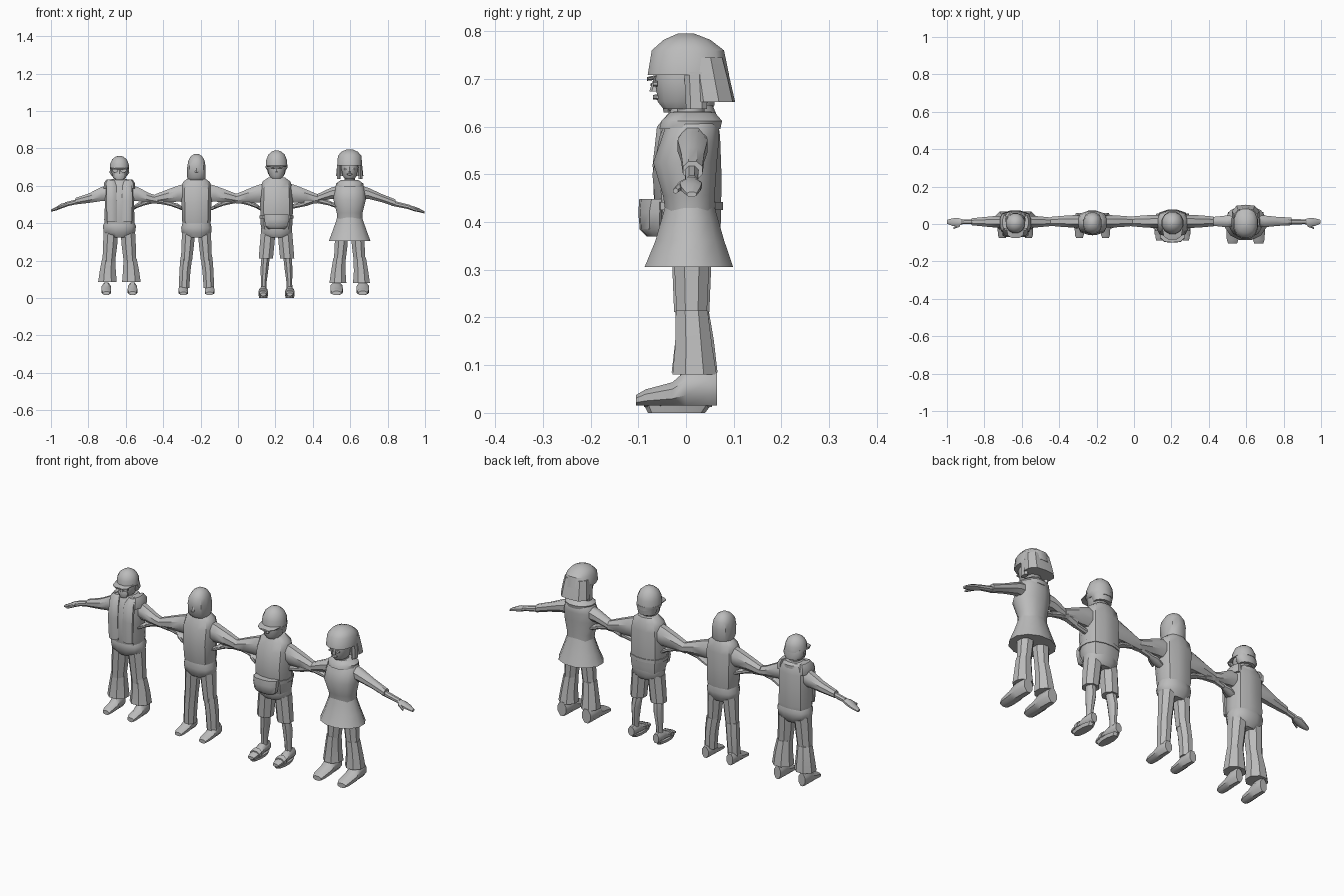
import bpy, bmesh, math

grey = bpy.data.materials.new("plain grey")
grey.diffuse_color = (0.5, 0.5, 0.5, 1)
CX = 0.0  # centre of the figure being built


def loft(name, rings, axis="Z", n=10, p=2.0, s=1):
    """Closed skin through rings (u, centre a, centre b, radius a, radius b) along an axis."""
    bm = bmesh.new()
    loops = []
    for u, a, b, ra, rb in rings:
        loop = []
        for i in range(n):
            t = 2 * math.pi * (i + 0.5) / n
            c, d = math.cos(t), math.sin(t)
            k = (abs(c) ** p + abs(d) ** p) ** (-1 / p)
            A, B = a + ra * c * k, b + rb * d * k
            x, y, z = {"Z": (A, B, u), "X": (u, A, B), "Y": (A, u, B)}[axis]
            loop.append(bm.verts.new((CX + s * x, y, z)))
        loops.append(loop)
    for lo, hi in zip(loops, loops[1:]):
        for i in range(n):
            j = (i + 1) % n
            bm.faces.new((lo[i], lo[j], hi[j], hi[i]))
    bm.faces.new(loops[0])
    bm.faces.new(loops[-1])
    bmesh.ops.recalc_face_normals(bm, faces=bm.faces)
    me = bpy.data.meshes.new(name)
    bm.to_mesh(me)
    bm.free()
    me.materials.append(grey)
    ob = bpy.data.objects.new(name, me)
    bpy.context.collection.objects.link(ob)
    bpy.context.view_layer.objects.active = ob
    ob.select_set(True)
    bpy.ops.object.shade_smooth_by_angle(angle=math.radians(40))
    ob.select_set(False)


def arms(sleeve, tip, tz):
    """Sleeve rings, then forearm, hand and thumb out to the tip."""
    e, _, ez, _, eh = sleeve[-1]
    w = tip - 0.085
    wz = ez + (tz - ez) * (w - e) / (tip - e)
    for s in (-1, 1):
        loft("sleeve", sleeve, "X", 8, s=s)
        loft("forearm", [(e - 0.02, 0.012, ez, eh * 0.75, eh * 0.75),
                         (w + 0.01, 0.012, wz, 0.014, 0.013)], "X", 8, s=s)
        loft("hand", [(w, 0.012, wz, 0.014, 0.012), (w + 0.03, 0.01, wz - 0.008, 0.025, 0.014),
                      (w + 0.055, 0.01, tz + 0.012, 0.022, 0.011), (tip, 0.012, tz, 0.011, 0.006)], "X", 8, s=s)
        loft("thumb", [(w + 0.015, -0.005, wz - 0.005, 0.01, 0.009),
                       (w + 0.05, -0.022, wz - 0.02, 0.006, 0.006)], "X", 6, s=s)


def legs(thigh, shin, x, width, front, back, z0, top):
    """Thigh and shin rings, then a shoe with a rising toe and sole."""
    h = top - z0
    for s in (-1, 1):
        loft("thigh", thigh, n=8, s=s)
        loft("lower_leg", shin, n=8, s=s)
        L = back - front
        prof = [(0, .3, .7), (.12, .46, .92), (.45, .66, 1), (.62, 1, .95), (.9, 1, .85), (1, .95, .7)]
        loft("shoe", [(front + L * t, x, z0 + h * q / 2, width * v, h * q / 2)
                      for t, q, v in prof], "Y", 8, 3.5, s)


def head(w, yf, yb, bottom, top):
    m, r = (yf + yb) / 2, (yb - yf) / 2
    h = top - bottom
    loft("head", [(bottom, 0, m - .008, w * .55, r * .6), (bottom + h * .12, 0, m - .003, w * .8, r * .88),
                  (bottom + h * .45, 0, m, w, r), (bottom + h * .75, 0, m, w * .95, r * .95),
                  (bottom + h * .93, 0, m, w * .65, r * .65), (top, 0, m, w * .25, r * .25)], n=12, p=2.4)
    loft("neck", [(bottom - .045, 0, .01, .03, .03), (bottom + .03, 0, .01, .028, .028)])
    loft("nose", [(bottom + h * .28, 0, yf - .001, .01, .011), (bottom + h * .5, 0, yf + .002, .004, .004)], n=6)


def cap(w, m, r, low, top):
    h = top - low
    loft("cap", [(low, 0, m, w, r), (low + h * .4, 0, m, w * .97, r * .97),
                 (low + h * .75, 0, m, w * .75, r * .75), (low + h * .94, 0, m, w * .4, r * .4),
                 (top, 0, m, w * .1, r * .1)], n=12)


# Figure 1: vest, wide trousers, cap and glasses
CX = -0.634
head(.045, -.045, .05, .632, .74)
cap(.053, .004, .055, .69, .76)
loft("cap_peak", [(-.074, 0, .688, .022, .003), (-.06, 0, .69, .042, .004),
                  (-.02, 0, .695, .05, .005)], "Y", 8, 3)
loft("back_hair", [(.652, 0, .026, .042, .032), (.672, 0, .023, .055, .036), (.7, 0, .018, .05, .036)], n=12)
loft("beard", [(.63, 0, -.03, .02, .018), (.65, 0, -.032, .03, .021), (.665, 0, -.03, .026, .02)], n=8)
for s in (-1, 1):
    loft("glasses_lens", [(-.055, .022, .683, .017, .012), (-.046, .022, .683, .017, .012)], "Y", 8, s=s)
    loft("vest_panel", [(.41, .04, -.052, .026, .014), (.52, .042, -.054, .028, .016),
                        (.6, .042, -.045, .026, .016), (.632, .045, -.02, .018, .014)], n=8, p=4, s=s)
    loft("vest_shoulder", [(.585, .065, .005, .02, .05), (.615, .065, .008, .018, .048),
                           (.635, .057, .01, .012, .035)], n=8, p=3, s=s)
loft("shirt", [(.395, 0, .008, .08, .06), (.42, 0, .008, .082, .064), (.5, 0, .005, .078, .064),
               (.58, 0, .008, .078, .06), (.615, 0, .012, .065, .05), (.637, 0, .014, .04, .04)], n=12, p=2.8)
loft("collar", [(.605, 0, .012, .07, .052), (.625, 0, .014, .06, .052), (.635, 0, .014, .045, .042)], n=12)
loft("hips", [(.325, 0, .01, .05, .04), (.35, 0, .01, .085, .058), (.385, 0, .01, .09, .064),
              (.41, 0, .01, .078, .058)], n=12, p=2.5)
arms([(.05, .012, .565, .03, .048), (.1, .012, .555, .034, .04), (.16, .012, .535, .028, .028),
      (.235, .012, .518, .02, .019)], .366, .467)
legs([(.19, .057, .012, .036, .036), (.28, .05, .012, .041, .042), (.36, .045, .012, .042, .048)],
     [(.085, .064, .018, .054, .052), (.15, .062, .018, .046, .044), (.212, .057, .014, .038, .037)],
     .07, .026, -.075, .058, .015, .085)

# Figure 2: plain long-haired head, shirt and straight trousers
CX = -0.222
head(.045, -.05, .05, .64, .755)
loft("hood_hair", [(.632, 0, .01, .045, .045), (.645, 0, .006, .05, .054), (.7, 0, .004, .05, .058),
                   (.735, 0, .004, .044, .053), (.758, 0, .006, .031, .036), (.77, 0, .006, .012, .014)], n=12, p=2.6)
loft("shirt", [(.385, 0, .01, .068, .054), (.41, 0, .01, .077, .06), (.5, 0, .006, .08, .065),
               (.58, 0, .01, .082, .06), (.62, 0, .014, .073, .05), (.641, 0, .014, .045, .042)], n=12, p=2.8)
loft("hips", [(.325, 0, .01, .055, .042), (.35, 0, .01, .08, .056), (.375, 0, .01, .083, .062),
              (.405, 0, .01, .075, .058)], n=12, p=2.5)
arms([(.04, .014, .565, .034, .056), (.1, .014, .558, .036, .046), (.16, .014, .545, .032, .036),
      (.225, .014, .53, .026, .025)], .37, .467)
legs([(.2, .053, .012, .032, .034), (.28, .047, .012, .036, .04), (.35, .042, .012, .038, .044)],
     [(.055, .066, .018, .03, .032), (.14, .062, .018, .032, .036), (.22, .054, .014, .034, .035)],
     .07, .026, -.075, .06, .015, .075)

# Figure 3: shirt, belly bag, shorts, sandals and cap
CX = 0.206
head(.05, -.052, .055, .638, .77)
cap(.06, .006, .062, .7, .79)
loft("cap_band", [(.685, 0, .012, .052, .056), (.695, 0, .006, .06, .062), (.705, 0, .006, .061, .063)], n=12)
loft("cap_peak", [(-.082, 0, .7, .025, .004), (-.065, 0, .703, .048, .005),
                  (-.02, 0, .707, .057, .006)], "Y", 8, 3)
loft("back_hair", [(.66, 0, .027, .045, .034), (.695, 0, .02, .055, .046)], n=12)
loft("shirt", [(.365, 0, .01, .08, .058), (.4, 0, .006, .087, .068), (.5, 0, .002, .088, .073),
               (.58, 0, .008, .086, .064), (.622, 0, .014, .076, .052), (.645, 0, .014, .045, .042)], n=12, p=2.8)
loft("belly_bag", [(.37, 0, -.06, .045, .022), (.385, 0, -.066, .06, .031), (.42, 0, -.066, .066, .034),
                   (.448, 0, -.06, .066, .038)], n=10, p=3)
loft("belt", [(.425, 0, .004, .091, .074), (.442, 0, .004, .091, .074)], n=12, p=2.8)
loft("hips", [(.325, 0, .01, .06, .045), (.345, 0, .01, .083, .058), (.375, 0, .01, .083, .06)], n=12, p=2.5)
arms([(.04, .014, .565, .036, .06), (.1, .014, .558, .038, .05), (.16, .014, .545, .034, .038),
      (.22, .014, .53, .028, .027)], .37, .47)
legs([(.212, .057, .012, .041, .04), (.28, .051, .012, .042, .043), (.35, .045, .012, .042, .046)],
     [(.03, .07, .02, .016, .018), (.09, .068, .02, .017, .02), (.16, .064, .022, .023, .028),
      (.225, .058, .014, .024, .026)],
     .071, .023, -.088, .055, .012, .062)
for s in (-1, 1):
    loft("sandal_sole", [(0, .071, -.02, .022, .06), (.016, .071, -.018, .026, .07)], n=10, p=2.5, s=s)
    loft("sandal_strap", [(-.055, .071, .025, .027, .019), (-.035, .071, .03, .027, .023)], "Y", 8, 3, s=s)

# Figure 4: bobbed hair, scarf collar, flared dress and bell trousers
CX = 0.597
head(.047, -.065, .06, .637, .77)
loft("hair_top", [(.708, 0, .005, .068, .087), (.76, 0, .004, .064, .077),
                  (.782, 0, .002, .045, .05), (.795, 0, 0, .016, .018)], n=12, p=2.4)
loft("hair_back", [(.652, 0, .053, .074, .05), (.7, 0, .045, .069, .047), (.745, 0, .038, .062, .042)], n=10, p=3)
for s in (-1, 1):
    loft("side_lock", [(.637, .058, .022, .011, .022), (.715, .058, .02, .009, .024)], n=6, p=3, s=s)
    loft("eye", [(-.069, .02, .69, .01, .006), (-.06, .02, .69, .01, .006)], "Y", 8, s=s)
loft("lips", [(-.069, 0, .662, .013, .005), (-.055, 0, .662, .016, .007)], "Y", 8)
loft("dress_top", [(.42, 0, .008, .068, .052), (.455, 0, .006, .07, .055), (.525, 0, -.002, .088, .068),
                   (.57, 0, .008, .085, .062), (.605, 0, .014, .075, .056), (.632, 0, .014, .042, .04)], n=12, p=2.4)
loft("scarf_collar", [(.595, 0, .008, .074, .066), (.612, 0, .012, .076, .066), (.63, 0, .014, .05, .048)], n=12)
loft("skirt", [(.306, 0, .006, .115, .096), (.36, 0, .008, .094, .075), (.41, 0, .008, .076, .06),
               (.435, 0, .008, .068, .053)], n=12)
arms([(.05, .014, .568, .03, .04), (.1, .014, .56, .034, .032), (.17, .014, .535, .026, .024),
      (.245, .014, .508, .022, .021)], .4, .458)
legs([(.2, .053, .012, .034, .034), (.28, .046, .012, .037, .038), (.34, .043, .012, .038, .042)],
     [(.08, .063, .018, .049, .05), (.14, .061, .016, .042, .042), (.215, .054, .012, .036, .036)],
     .07, .034, -.105, .065, .015, .09)
